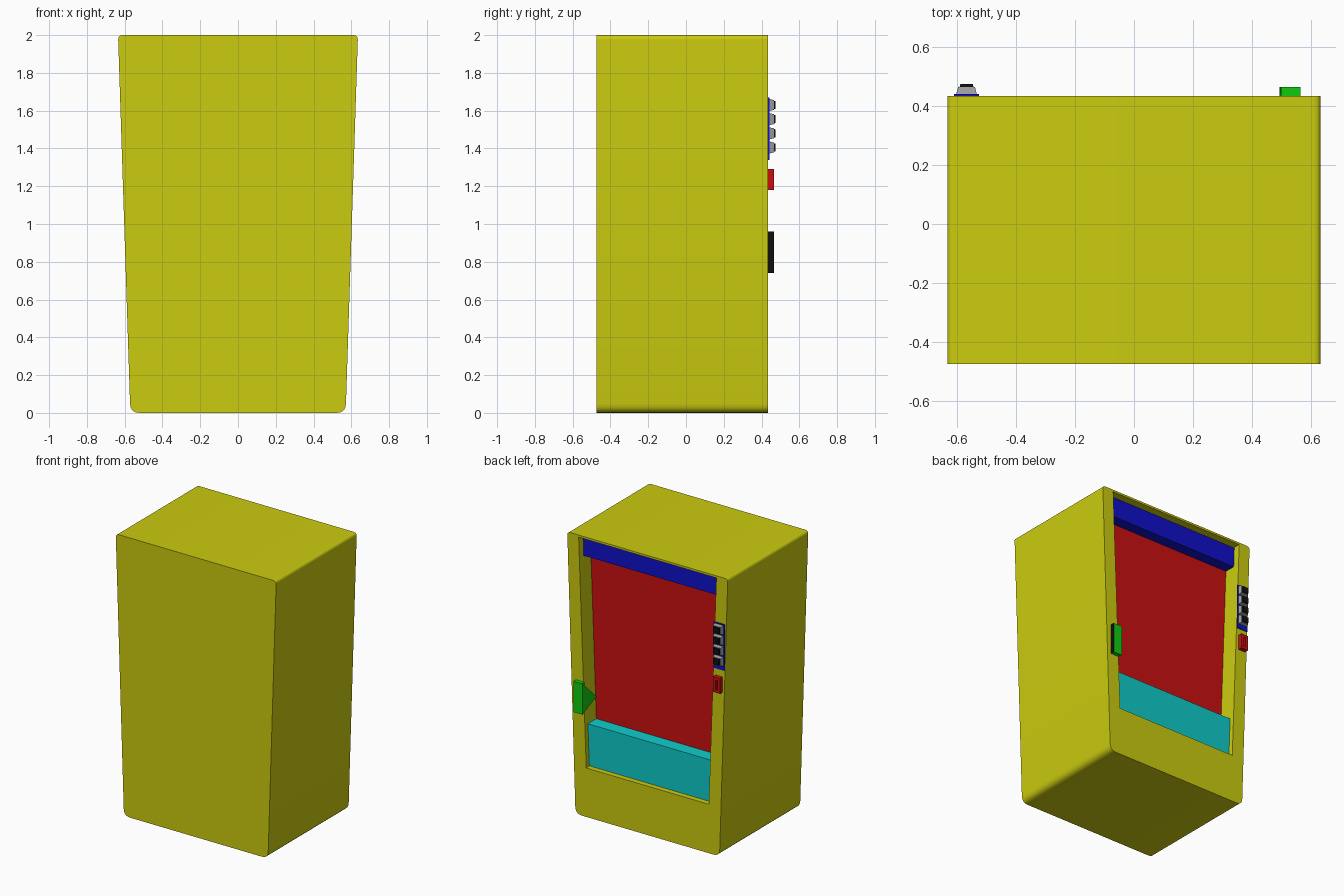
import bpy, bmesh, math
from mathutils import Vector

cube = bpy.data.objects.get("Cube")
if cube:
    bpy.data.objects.remove(cube, do_unlink=True)


def material(name, r, g, b):
    m = bpy.data.materials.new(name)
    m.use_nodes = True
    m.diffuse_color = (r, g, b, 1)
    m.node_tree.nodes["Principled BSDF"].inputs["Base Color"].default_value = (r, g, b, 1)
    return m


HI, LO = 0.6, 0.005
yellow = material("yellow", HI, HI, LO)
red = material("red", HI, LO, LO)
blue = material("blue", LO, LO, HI)
cyan = material("cyan", LO, HI, HI)
green = material("green", LO, HI, LO)
grey = material("grey", 0.35, 0.35, 0.35)
black = material("black", LO, LO, LO)

BACK, FACE = -0.475, 0.435      # closed side and display side of the cabinet
PANEL = FACE - 0.13             # depth of the display panel


def finish(name, bm, *mats):
    bmesh.ops.recalc_face_normals(bm, faces=bm.faces)
    mesh = bpy.data.meshes.new(name)
    bm.to_mesh(mesh)
    bm.free()
    for m in mats:
        mesh.materials.append(m)
    obj = bpy.data.objects.new(name, mesh)
    bpy.context.collection.objects.link(obj)
    return obj


def ring(bm, outline, y):
    return [bm.verts.new((x, y, z)) for x, z in outline]


def bridge(bm, a, b):
    for i in range(len(a)):
        j = (i + 1) % len(a)
        bm.faces.new((a[i], a[j], b[j], b[i]))


def prism(name, outline, y0, y1, mat, taper=1.0):
    """Extrude an x-z outline along y, optionally shrinking the far end."""
    bm = bmesh.new()
    cx = sum(p[0] for p in outline) / len(outline)
    cz = sum(p[1] for p in outline) / len(outline)
    far = [(cx + (x - cx) * taper, cz + (z - cz) * taper) for x, z in outline]
    a, b = ring(bm, outline, y0), ring(bm, far, y1)
    bridge(bm, a, b)
    bm.faces.new(a)
    bm.faces.new(b)
    return finish(name, bm, mat)


def rect(x0, x1, z0, z1):
    return [(x0, z0), (x1, z0), (x1, z1), (x0, z1)]


def opening_half(z):
    return 0.485 + 0.0367 * (z - 0.35)


def opening(z0, z1):
    a, b = opening_half(z0), opening_half(z1)
    return [(-a, z0), (a, z0), (b, z1), (-b, z1)]


def rounded(corners, radii, steps=5):
    """Round each corner of an outline with a quadratic curve."""
    pts = []
    for i, c in enumerate(corners):
        c = Vector(c)
        before = c + (Vector(corners[i - 1]) - c).normalized() * radii[i]
        after = c + (Vector(corners[(i + 1) % len(corners)]) - c).normalized() * radii[i]
        for k in range(steps + 1):
            t = k / steps
            pts.append(tuple(before * (1 - t) ** 2 + c * 2 * t * (1 - t) + after * t * t))
    return pts


# Cabinet: tapered rounded shell with a display pocket
bm = bmesh.new()
shell = rounded([(-0.57, 0), (0.57, 0), (0.635, 2), (-0.635, 2)], [0.05, 0.05, 0.025, 0.025])
rear, front = ring(bm, shell, BACK), ring(bm, shell, FACE)
hole = opening(0.35, 1.985)
rim, floor = ring(bm, hole, FACE), ring(bm, hole, PANEL - 0.01)
bridge(bm, rear, front)
bridge(bm, rim, floor)
bm.faces.new(rear)
bm.faces.new(floor)
edges = [bm.edges.get((loop[i - 1], loop[i])) for loop in (front, rim) for i in range(len(loop))]
bmesh.ops.triangle_fill(bm, edges=edges, use_beauty=True)
cabinet = finish("cabinet", bm, yellow)
bpy.ops.object.select_all(action='DESELECT')
cabinet.select_set(True)
bpy.context.view_layer.objects.active = cabinet
bpy.ops.object.shade_smooth_by_angle(angle=math.radians(40))

# Display panel, header and delivery tray inside the pocket
prism("display_panel", opening(0.36, 1.98), PANEL - 0.008, PANEL, red)
prism("header", opening(1.835, 1.98), PANEL, FACE - 0.05, blue)
prism("delivery_tray", opening(0.352, 0.65), PANEL, FACE - 0.035, cyan)

# Selection buttons on a backing plate
prism("button_plate", rect(-0.612, -0.527, 1.34, 1.67), FACE, FACE + 0.006, blue)
for i in range(4):
    z = 1.405 + 0.075 * i
    n = str(i + 1)
    prism("button_base_" + n, rect(-0.604, -0.534, z - 0.032, z + 0.032),
          FACE + 0.006, FACE + 0.03, grey, 0.82)
    prism("button_cap_" + n, rect(-0.594, -0.544, z - 0.024, z + 0.024),
          FACE + 0.025, FACE + 0.04, black, 0.85)

# Coin slot block with a shallow groove
bm = bmesh.new()
loops = [ring(bm, rect(-0.595, -0.54, 1.18, 1.29), y) for y in (FACE, FACE + 0.03)]
groove = [ring(bm, rect(-0.574, -0.561, 1.2, 1.27), y) for y in (FACE + 0.03, FACE + 0.015)]
for a, b in zip(loops + groove, loops[1:] + groove):
    bridge(bm, a, b)
bm.faces.new(loops[0])
bm.faces.new(groove[1])
finish("coin_slot", bm, red)

# Door handle: green block, black on its outer side
handle = prism("door_handle", rect(0.5, 0.565, 0.74, 0.96), FACE, FACE + 0.03, green)
handle.data.materials.append(black)
for p in handle.data.polygons:
    if p.normal.x > 0.9:
        p.material_index = 1

# Handle bracket: wedge reaching back into the pocket
bm = bmesh.new()
side = [(FACE + 0.03, 0.74), (FACE + 0.03, 0.96), (PANEL, 0.81)]
a, b = ([bm.verts.new((x, y, z)) for y, z in side] for x in (0.494, 0.53))
bridge(bm, a, b)
bm.faces.new(a)
bm.faces.new(b)
finish("handle_bracket", bm, green)
